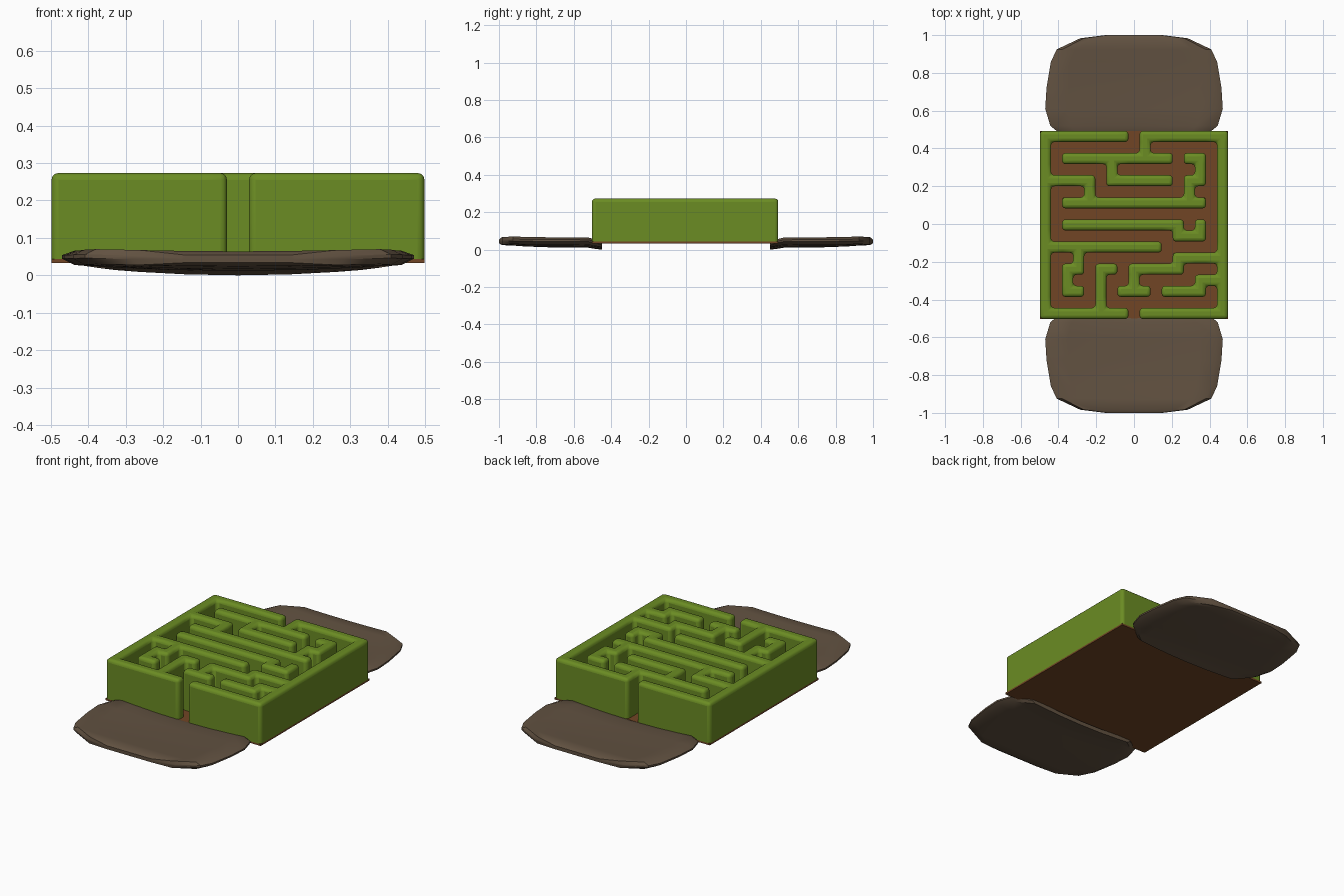
import bpy, bmesh

if "Cube" in bpy.data.objects:
    bpy.data.objects.remove(bpy.data.objects["Cube"])


def material(name, color):
    m = bpy.data.materials.new(name)
    m.diffuse_color = (*color, 1)
    m.use_nodes = True
    m.node_tree.nodes["Principled BSDF"].inputs["Base Color"].default_value = m.diffuse_color
    return m


GREEN = material("hedge green", (0.147, 0.264, 0.017))
BROWN = material("earth brown", (0.165, 0.060, 0.018))
GREY = material("grey brown", (0.122, 0.084, 0.053))


def finish(bm, name, mat):
    bmesh.ops.recalc_face_normals(bm, faces=bm.faces)
    me = bpy.data.meshes.new(name)
    bm.to_mesh(me)
    bm.free()
    me.materials.append(mat)
    ob = bpy.data.objects.new(name, me)
    bpy.context.collection.objects.link(ob)
    return ob


def smooth(ob, angle):
    bpy.ops.object.select_all(action='DESELECT')
    ob.select_set(True)
    bpy.context.view_layer.objects.active = ob
    bpy.ops.object.shade_smooth_by_angle(angle=angle)


N, HALF, CY = 17, 0.498, -0.005
CELL = 2 * HALF / N
Z0, Z1 = 0.043, 0.273

# Wall runs across: row, first column, last column (row 0 at the back)
ACROSS = [(0, 0, 7), (0, 9, 16), (2, 2, 11), (2, 13, 14), (4, 0, 4), (4, 6, 11), (4, 13, 14),
          (6, 2, 14), (8, 2, 12), (9, 12, 14), (10, 0, 10), (11, 12, 16), (12, 2, 3),
          (12, 5, 6), (12, 8, 12), (13, 14, 16), (14, 2, 3), (14, 7, 9), (14, 11, 14),
          (16, 0, 7), (16, 9, 16)]
# Wall runs front to back: column, first row, last row
ALONG = [(0, 0, 16), (16, 0, 16), (9, 0, 2), (14, 2, 4), (6, 2, 4), (4, 4, 6), (13, 4, 6),
         (12, 8, 9), (14, 8, 9), (3, 10, 12), (2, 12, 14), (5, 12, 16), (8, 12, 14),
         (12, 11, 12), (14, 13, 14)]
blocks = {(c, r) for r, a, b in ACROSS for c in range(a, b + 1)}
blocks |= {(c, r) for c, a, b in ALONG for r in range(a, b + 1)}

# Hedge walls: block outline with shared corners, all exposed edges rounded
bm = bmesh.new()
cache = {}


def corner(i, j, z):
    if (i, j, z) not in cache:
        cache[i, j, z] = bm.verts.new((-HALF + i * CELL, CY + HALF - j * CELL, z))
    return cache[i, j, z]


for c, r in sorted(blocks):
    ring = [(c, r), (c, r + 1), (c + 1, r + 1), (c + 1, r)]
    bm.faces.new([corner(i, j, Z1) for i, j in ring])
    neighbours = [(c - 1, r), (c, r + 1), (c + 1, r), (c, r - 1)]
    for k, near in enumerate(neighbours):
        if near not in blocks:
            a, b = ring[k], ring[(k + 1) % 4]
            bm.faces.new([corner(*a, Z0), corner(*b, Z0), corner(*b, Z1), corner(*a, Z1)])
walls = finish(bm, "hedge_walls", GREEN)
bev = walls.modifiers.new("round", 'BEVEL')
bev.width = 0.018
bev.segments = 3
bev.limit_method = 'ANGLE'
smooth(walls, 0.7)

# Floor slab
bm = bmesh.new()
bmesh.ops.create_cube(bm, size=1)
for v in bm.verts:
    v.co = (v.co.x * 2 * HALF, v.co.y * 2 * HALF + CY, 0.033 if v.co.z < 0 else Z0 + 0.0005)
finish(bm, "maze_floor", BROWN)

# Stone steps: y, half width, middle height, half thickness, rise at the sides
STATIONS = [(0.45, 0.35, 0.012, 0.012, 0.016), (0.485, 0.40, 0.022, 0.018, 0.018),
            (0.52, 0.443, 0.029, 0.019, 0.018), (0.61, 0.470, 0.031, 0.019, 0.018),
            (0.72, 0.463, 0.031, 0.019, 0.018), (0.86, 0.440, 0.037, 0.020, 0.013),
            (0.925, 0.408, 0.042, 0.020, 0.009), (0.983, 0.285, 0.044, 0.020, 0.004),
            (1.0, 0.15, 0.044, 0.010, 0.0)]
SIDE = [-1, -0.93, -0.75, -0.4, 0, 0.4, 0.75, 0.93, 1]


def step(name, sign):
    bm = bmesh.new()
    rings = []
    for y, w, zc, h, cup in STATIONS:
        top = [(t, 0.25 if abs(t) == 1 else 1) for t in SIDE]
        bottom = [(t, -0.25 if abs(t) == 1 else -1) for t in reversed(SIDE)]
        rings.append([bm.verts.new((t * w, sign * y, zc + s * h + cup * t * t))
                      for t, s in top + bottom])
    n = len(rings[0])
    for a, b in zip(rings, rings[1:]):
        for k in range(n):
            m = (k + 1) % n
            bm.faces.new((a[k], a[m], b[m], b[k]))
    for ring in (rings[0], rings[-1]):
        bm.faces.new(ring)
    smooth(finish(bm, name, GREY), 0.6)


step("back_step", 1)
step("front_step", -1)
